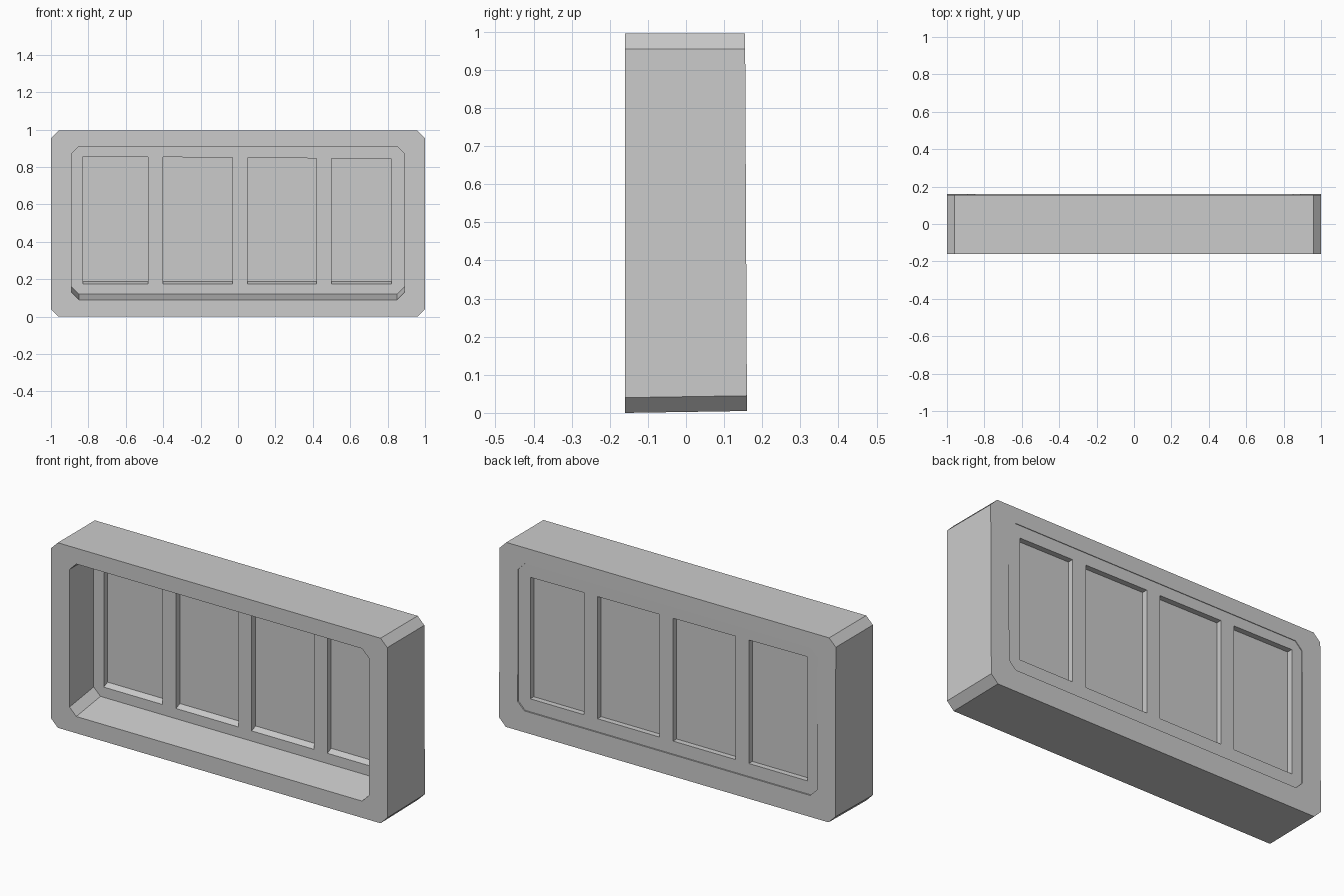
import bpy
import bmesh

cube = bpy.data.objects.get("Cube")
if cube:
    bpy.data.objects.remove(cube, do_unlink=True)

GREY = (0.6, 0.6, 0.6, 1.0)
mat = bpy.data.materials.new("plain grey")
mat.use_nodes = True
mat.diffuse_color = GREY
mat.node_tree.nodes["Principled BSDF"].inputs["Base Color"].default_value = GREY

FRONT, PANEL, BACK = -0.16, 0.045, 0.155


def octagon(half, low, high, cut=0.04):
    """Outline in x and z with cut corners."""
    right = [(half - cut, low), (half, low + cut), (half, high - cut), (half - cut, high)]
    return right + [(-x, z) for x, z in reversed(right)]


def ring(bm, outline, y, lean=0.0):
    """Loop of vertices at depth y; lean pushes lower points further back."""
    return [bm.verts.new((x, y + lean * (1 - z), z)) for x, z in outline]


def skin(bm, *rings):
    """Join successive rings with quads."""
    for a, b in zip(rings, rings[1:]):
        for i in range(len(a)):
            j = (i + 1) % len(a)
            bm.faces.new((a[i], a[j], b[j], b[i]))


def fill(bm, rings):
    """Flat face bounded by the first ring, with the others as holes."""
    edges = [bm.edges.get((r[i], r[i - 1])) for r in rings for i in range(len(r))]
    bmesh.ops.triangle_fill(bm, use_beauty=True, use_dissolve=False, edges=edges)


def finish(bm, name):
    bmesh.ops.recalc_face_normals(bm, faces=bm.faces)
    mesh = bpy.data.meshes.new(name)
    bm.to_mesh(mesh)
    bm.free()
    mesh.materials.append(mat)
    obj = bpy.data.objects.new(name, mesh)
    bpy.context.collection.objects.link(obj)


# Outer frame with a sloping inner sill
bm = bmesh.new()
outer_front = ring(bm, octagon(1.0, 0.0, 0.995), FRONT)
inner_front = ring(bm, octagon(0.89, 0.09, 0.91), FRONT)
inner_mid = ring(bm, octagon(0.89, 0.12, 0.91), PANEL)
inner_back = ring(bm, octagon(0.89, 0.12, 0.91), BACK, 0.005)
outer_back = ring(bm, octagon(1.0, 0.005, 0.995), BACK, 0.005)
skin(bm, outer_front, inner_front, inner_mid, inner_back, outer_back, outer_front)
finish(bm, "outer_frame")


# Recessed sash with four openings
def opening(left, right, sill):
    def top(x):
        return 0.85 - 0.008 * x
    return [(left, sill), (right, sill), (right, top(right)), (left, top(left))]


openings = [(-0.83, -0.48), (-0.40, -0.03), (0.05, 0.42), (0.50, 0.82)]
SASH_BACK = BACK - 0.003
bm = bmesh.new()
edge = octagon(0.89, 0.12, 0.91)
fronts, backs = [ring(bm, edge, PANEL)], [ring(bm, edge, SASH_BACK)]
skin(bm, fronts[0], backs[0])
for left, right in openings:
    front = ring(bm, opening(left, right, 0.175), PANEL)
    middle = ring(bm, opening(left, right, 0.19), 0.08)
    back = ring(bm, opening(left, right, 0.19), SASH_BACK)
    skin(bm, front, middle, back)
    fronts.append(front)
    backs.append(back)
fill(bm, fronts)
fill(bm, backs)
finish(bm, "sash")

# Panes set midway through the openings
for number, (left, right) in enumerate(openings, 1):
    bm = bmesh.new()
    shape = opening(left - 0.005, right + 0.005, 0.185)
    front, back = ring(bm, shape, 0.078), ring(bm, shape, 0.122)
    skin(bm, front, back)
    bm.faces.new(front)
    bm.faces.new(back)
    finish(bm, f"pane_{number}")
